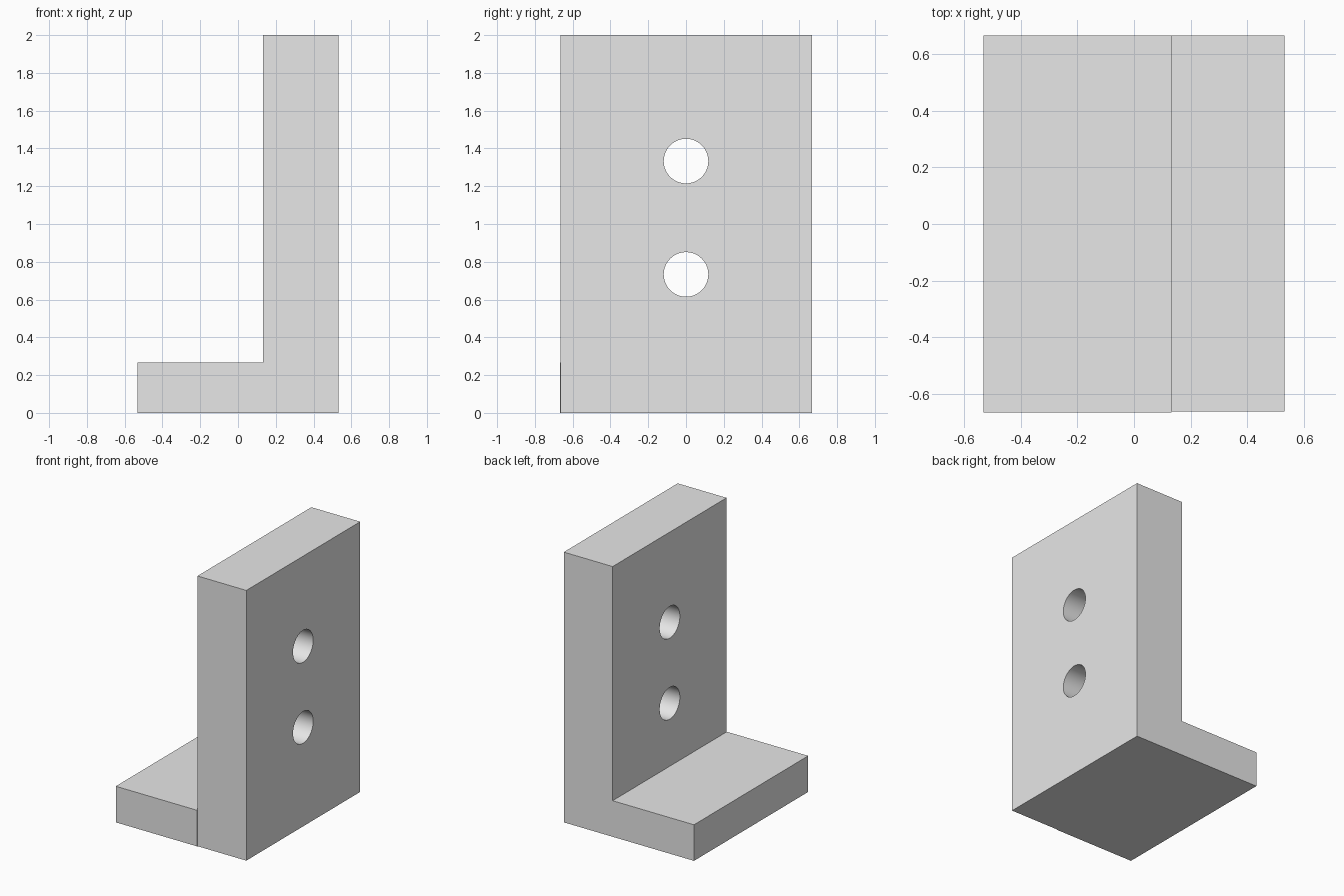
import bpy
import bmesh
import math
from mathutils import Matrix, Vector

if "Cube" in bpy.data.objects:
    bpy.data.objects.remove(bpy.data.objects["Cube"], do_unlink=True)

grey = bpy.data.materials.new("plain grey")
grey.use_nodes = True
grey.diffuse_color = (0.8, 0.8, 0.8, 1)
grey.node_tree.nodes["Principled BSDF"].inputs["Base Color"].default_value = (0.8, 0.8, 0.8, 1)


def add_object(name, bm):
    mesh = bpy.data.meshes.new(name)
    bm.to_mesh(mesh)
    bm.free()
    mesh.materials.append(grey)
    obj = bpy.data.objects.new(name, mesh)
    bpy.context.collection.objects.link(obj)
    return obj


def box(name, low, high):
    low, high = Vector(low), Vector(high)
    bm = bmesh.new()
    bmesh.ops.create_cube(bm, size=1, matrix=Matrix.Translation((low + high) / 2)
                          @ Matrix.Diagonal((high - low).to_4d()))
    return add_object(name, bm)


def hole_cutter(name, radius, x, z):
    bm = bmesh.new()
    bmesh.ops.create_cone(bm, cap_ends=True, segments=64, radius1=radius, radius2=radius, depth=0.6,
                          matrix=Matrix.Translation((x, 0, z)) @ Matrix.Rotation(math.pi / 2, 4, "Y"))
    return add_object(name, bm)


def combine(target, tool, operation):
    mod = target.modifiers.new(tool.name, "BOOLEAN")
    mod.operation = operation
    mod.solver = "EXACT"
    mod.object = tool
    bpy.ops.object.modifier_apply(modifier=mod.name)
    bpy.data.objects.remove(tool, do_unlink=True)


# Upright plate and the foot, which stands very slightly proud at the front
bracket = box("angle_bracket", (0.133, -0.664, 0), (0.533, 0.668, 2))
foot = box("foot", (-0.533, -0.668, 0), (0.133, 0.668, 0.267))
bpy.ops.object.select_all(action="DESELECT")
bracket.select_set(True)
bpy.context.view_layer.objects.active = bracket
combine(bracket, foot, "UNION")

# Two bolt holes through the upright
for z in (0.733, 1.333):
    combine(bracket, hole_cutter("bolt_hole", 0.118, 0.333, z), "DIFFERENCE")

# Merge coplanar faces, keep edges crisp and hole walls smooth
bm = bmesh.new()
bm.from_mesh(bracket.data)
bmesh.ops.dissolve_limit(bm, angle_limit=math.radians(0.5), verts=bm.verts, edges=bm.edges)
bm.to_mesh(bracket.data)
bm.free()
bpy.ops.object.shade_smooth_by_angle(angle=math.radians(30))
